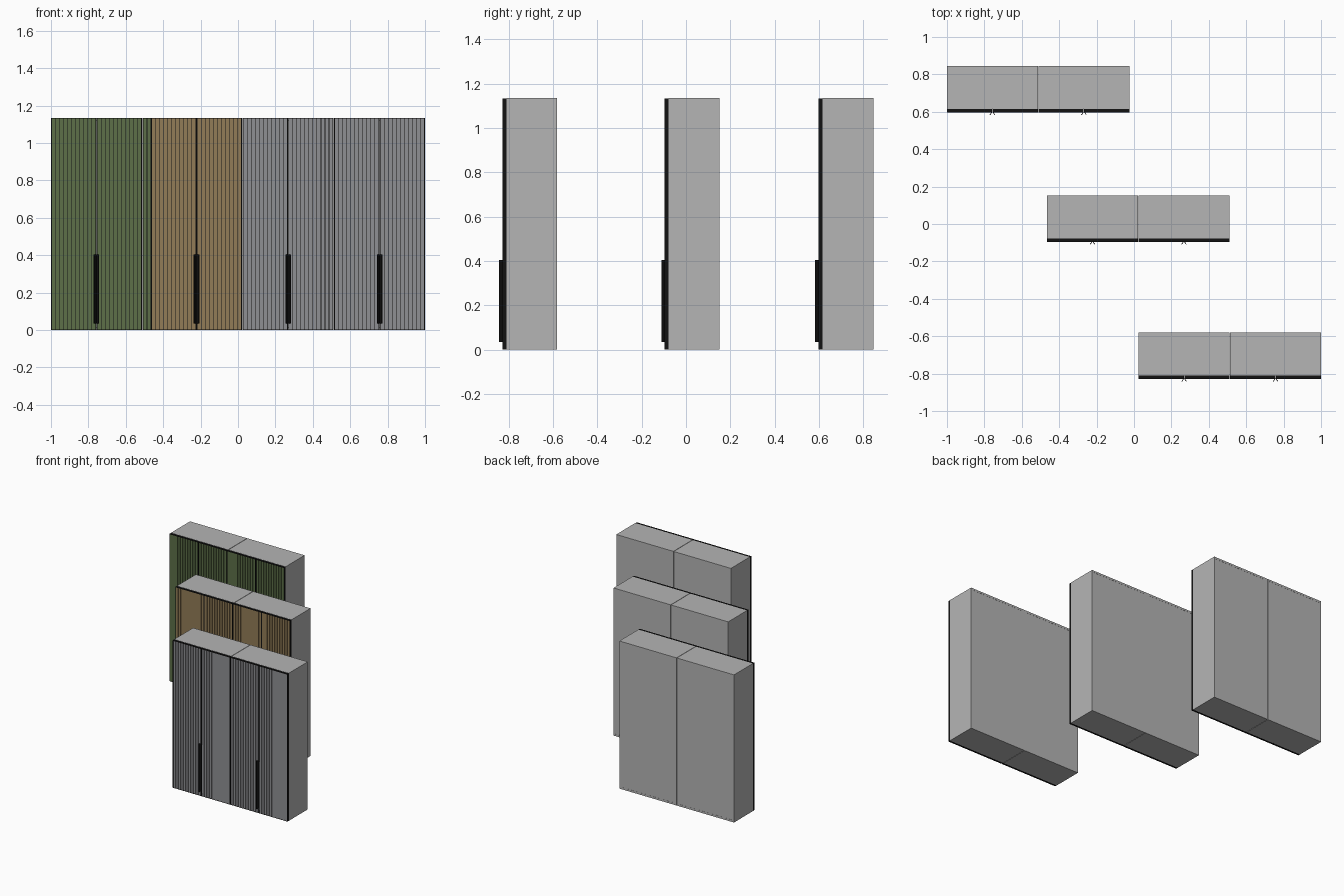
import bpy, bmesh
from mathutils import Vector

if "Cube" in bpy.data.objects:
    bpy.data.objects.remove(bpy.data.objects["Cube"])

H = 1.135        # cabinet height
W = 0.486        # single cabinet width
GAP = 0.003      # gap between the paired cabinets
T = 0.015        # carcass panel thickness
DOOR = 0.018     # door thickness
DEPTH = 0.248    # door face to back


def material(name, rgb):
    m = bpy.data.materials.new(name)
    m.diffuse_color = (*rgb, 1)
    m.use_nodes = True
    m.node_tree.nodes["Principled BSDF"].inputs["Base Color"].default_value = m.diffuse_color
    return m


black = material("black", (0.006, 0.006, 0.006))
body = material("body_grey", (0.46, 0.46, 0.46))
green = material("green", (0.11, 0.16, 0.065))
tan = material("tan", (0.29, 0.20, 0.095))
grey = material("slat_grey", (0.275, 0.28, 0.295))


def prism(bm, pts, z0, z1):
    """Extrude an xy outline from z0 up to z1."""
    f = bm.faces.new([bm.verts.new((x, y, z0)) for x, y in pts])
    out = bmesh.ops.extrude_face_region(bm, geom=[f])
    top = [v for v in out["geom"] if isinstance(v, bmesh.types.BMVert)]
    bmesh.ops.translate(bm, verts=top, vec=Vector((0, 0, z1 - z0)))


def box(bm, x0, x1, y0, y1, z0, z1):
    prism(bm, [(x0, y0), (x1, y0), (x1, y1), (x0, y1)], z0, z1)


def finish(bm, name, mat):
    bmesh.ops.recalc_face_normals(bm, faces=bm.faces)
    me = bpy.data.meshes.new(name)
    bm.to_mesh(me)
    bm.free()
    ob = bpy.data.objects.new(name, me)
    bpy.context.collection.objects.link(ob)
    me.materials.append(mat)


def carcass(name, x, y):
    # sides, top, bottom and slightly inset back
    bm = bmesh.new()
    f, b = y + DOOR, y + DEPTH
    box(bm, x, x + T, f, b, 0, H)
    box(bm, x + W - T, x + W, f, b, 0, H)
    for z in (0, H - T):
        box(bm, x + T, x + W - T, f, b, z, z + T)
    box(bm, x + T, x + W - T, b - 0.012, b - 0.001, T, H - T)
    finish(bm, name + "_carcass", body)


def door(name, x0, x1, y, mat):
    # black backing panel with a thin rim
    e = 0.003
    bm = bmesh.new()
    box(bm, x0, x1, y + 0.009, y + DOOR, 0.001, H - 0.001)
    for a in (x0, x1 - e):
        box(bm, a, a + e, y, y + 0.009, 0.001, H - 0.001)
    for z in (0.001, H - 0.001 - e):
        box(bm, x0 + e, x1 - e, y, y + 0.009, z, z + e)
    finish(bm, name + "_frame", black)
    # vertical slats
    bm = bmesh.new()
    n = 11
    pitch = (x1 - x0 - 2 * e) / n
    for i in range(n):
        a = x0 + e + i * pitch
        box(bm, a + 0.0015, a + pitch - 0.0015, y + 0.001, y + 0.009,
            0.001 + e, H - 0.001 - e)
    finish(bm, name + "_slats", mat)


def handle(name, seam, y, side):
    # flared grip strip beside the door seam
    bm = bmesh.new()
    pts = [(0.0, 0.002), (0.011, -0.014), (0.015, -0.014), (0.005, 0.002)]
    prism(bm, [(seam + side * px, y + py) for px, py in pts], 0.035, 0.405)
    finish(bm, name + "_handle", black)


# three staggered wardrobes: left edge, door face, colour
for label, x, y, mat in (("green", -1.0, 0.597, green),
                         ("tan", -0.465, -0.096, tan),
                         ("grey", 0.025, -0.829, grey)):
    for k, part in enumerate(("left", "right")):
        cx = x + k * (W + GAP)
        name = f"{label}_{part}_cabinet"
        carcass(name, cx, y)
        seam = cx + W / 2
        for side, dn in ((-1, "left_door"), (1, "right_door")):
            a, b = sorted((seam + side * 0.001, seam + side * W / 2))
            door(f"{name}_{dn}", a, b, y, mat)
            handle(f"{name}_{dn}", seam, y, side)
